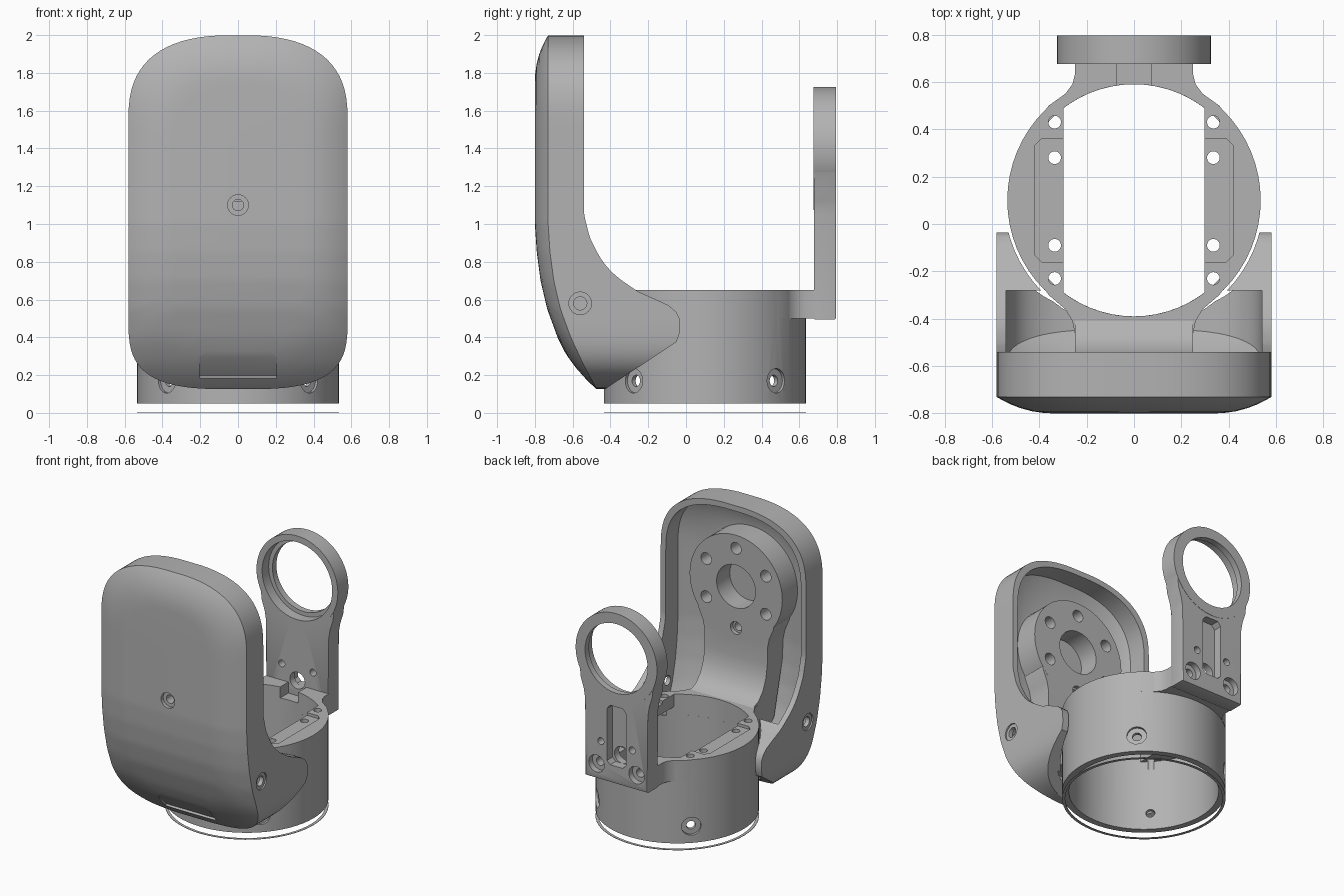
import bpy, bmesh, math
from mathutils import Matrix

if "Cube" in bpy.data.objects:
    bpy.data.objects.remove(bpy.data.objects["Cube"], do_unlink=True)

grey = bpy.data.materials.new("plain grey")
grey.use_nodes = True
grey.diffuse_color = (0.45, 0.45, 0.45, 1)
grey.node_tree.nodes["Principled BSDF"].inputs["Base Color"].default_value = (0.45, 0.45, 0.45, 1)

PLACE = {'x': lambda a, b, c: (c, a, b),
         'y': lambda a, b, c: (a, c, b),
         'z': lambda a, b, c: (a, b, c)}
MID_Y, AXIS_Z, R, BORE = 0.1, 1.4, 0.535, 0.49


def finish(name, bm):
    bmesh.ops.recalc_face_normals(bm, faces=bm.faces)
    mesh = bpy.data.meshes.new(name)
    bm.to_mesh(mesh)
    bm.free()
    mesh.materials.append(grey)
    obj = bpy.data.objects.new(name, mesh)
    bpy.context.collection.objects.link(obj)
    return obj


def prism(name, pts, axis, lo, hi, bevel=0):
    """Extrude a 2D outline along an axis, with optional chamfered caps."""
    bm = bmesh.new()
    ends = [[bm.verts.new(PLACE[axis](a, b, c)) for a, b in pts] for c in (lo, hi)]
    caps = [bm.faces.new(e) for e in ends]
    n = len(pts)
    for i in range(n):
        j = (i + 1) % n
        bm.faces.new((ends[0][i], ends[0][j], ends[1][j], ends[1][i]))
    if bevel:
        edges = list({e for f in caps for e in f.edges})
        bmesh.ops.bevel(bm, geom=edges, offset=bevel, segments=2, affect='EDGES', profile=0.5)
    return finish(name, bm)


def circle(a, b, r, n=24):
    return [(a + r * math.cos(2 * math.pi * i / n), b + r * math.sin(2 * math.pi * i / n))
            for i in range(n)]


def box(x0, x1, y0, y1):
    return [(x0, y0), (x1, y0), (x1, y1), (x0, y1)]


def mirrored(half):
    return half + [(-a, b) for a, b in reversed(half)]


def hole(a, b, r, axis, lo, hi, n=24):
    return prism("cutter", circle(a, b, r, n), axis, lo, hi)


def combine(obj, others, op='DIFFERENCE'):
    """Apply booleans one by one and drop the helper objects."""
    for other in others:
        other.hide_render = True
        mod = obj.modifiers.new("cut", 'BOOLEAN')
        mod.operation, mod.object, mod.solver = op, other, 'EXACT'
    deps = bpy.context.evaluated_depsgraph_get()
    mesh = bpy.data.meshes.new_from_object(obj.evaluated_get(deps))
    obj.modifiers.clear()
    obj.data = mesh
    for other in others:
        bpy.data.objects.remove(other, do_unlink=True)


def sample(table, z):
    """Linear lookup of y in a short list of (z, y) points."""
    if z <= table[0][0]:
        return table[0][1]
    for (z0, y0), (z1, y1) in zip(table, table[1:]):
        if z <= z1:
            return y0 + (y1 - y0) * (z - z0) / (z1 - z0)
    return table[-1][1]


# Curved cover: domed front and swept back edge as functions of height
FRONT = [(0.12, -0.54), (0.25, -0.61), (0.4, -0.68), (0.55, -0.735), (0.7, -0.77),
         (0.85, -0.79), (1.0, -0.8)]
BACK = [(0.125, -0.43), (0.385, -0.035), (0.5, -0.035), (0.54, -0.055), (0.575, -0.1),
        (0.64, -0.25), (0.7, -0.34), (0.76, -0.41), (0.83, -0.46), (0.93, -0.51), (1.05, -0.54)]


def half_outline():
    def corner(t, n, base, height):
        return (0.58 * math.cos(t) ** (2 / n), base + height * math.sin(t) ** (2 / n))
    steps = [math.pi / 2 * i / 18 for i in range(18)]
    low = [corner(t, 3.2, 0.5, -0.375) for t in reversed(steps)]
    side = [(0.58, 0.5 + 1.05 * i / 30) for i in range(1, 30)]
    return low + side + [corner(t, 2.6, 1.55, 0.45) for t in steps]


def cover_solid(name, wall, skin, back):
    bm = bmesh.new()
    mid, half = 1.0625, half_outline()

    def ring(inset, y_of):
        kx, kz = 1 - (inset + wall) / 0.58, 1 - (inset + wall) / 0.9375
        pts = [(x * kx, mid + (z - mid) * kz) for x, z in half]
        return [bm.verts.new((x, y_of(z), z)) for x, z in mirrored(pts)]

    rings = [ring(0, back)]
    for d in (0, 0.01, 0.03, 0.06, 0.1, 0.15, 0.2, 0.25):
        drop = 0.07 * (1 - d / 0.25) ** 2.2 + skin
        rings.append(ring(d, lambda z: sample(FRONT, z) + drop))
    n = len(rings[0])
    for a, b in zip(rings, rings[1:]):
        for i in range(n):
            j = (i + 1) % n
            bm.faces.new((a[i], a[j], b[j], b[i]))
    for cap in (rings[0], rings[-1]):
        for i in range(n // 2 - 1):
            bm.faces.new((cap[i], cap[i + 1], cap[n - 2 - i], cap[n - 1 - i]))
    return finish(name, bm)


cover = cover_solid("front_cover", 0, 0, lambda z: sample(BACK, z))
flat = prism("cutter", box(-0.205, 0.205, -0.07, 0.07), 'z', -0.1, 0)
flat.data.transform(Matrix.Translation((0, -0.575, 0.245)) @ Matrix.Rotation(math.radians(-45), 4, 'X'))
cuts = [cover_solid("cutter", 0.04, 0.05, lambda z: -0.28),
        hole(0, MID_Y, 0.547, 'z', -0.1, 1, 64),
        hole(0, 1.1, 0.055, 'y', -0.9, -0.775),
        flat]
for s in (-1, 1):
    cuts += [hole(-0.56, 0.58, 0.06, 'x', s * 0.57, s * 0.7),
             hole(-0.56, 0.58, 0.035, 'x', s * 0.5, s * 0.7)]
combine(cover, cuts)

# Cylindrical base with flared front and back tabs
base = prism("base_housing", circle(0, MID_Y, R, 64), 'z', 0.05, 0.65, 0.008)
back_tab = mirrored([(0.42, 0.42), (0.36, 0.5), (0.29, 0.55), (0.26, 0.59), (0.25, 0.63), (0.25, 0.68)])
front_tab = mirrored([(0.42, -0.22), (0.36, -0.3), (0.29, -0.36), (0.26, -0.41), (0.25, -0.46), (0.25, -0.56)])
combine(base, [prism("tab", back_tab, 'z', 0.5, 0.65),
               prism("tab", front_tab, 'z', 0.4, 0.65)], 'UNION')
window = [p for p in circle(0, MID_Y, BORE, 96) if abs(p[0]) < 0.3]
cuts = [hole(0, MID_Y, BORE, 'z', -0.1, 0.56, 64),
        prism("cutter", window, 'z', 0.5, 0.8),
        prism("cutter", box(-0.072, 0.072, 0.5, 0.7), 'z', 0.57, 0.8)]
for s in (-1, 1):
    x0, x1, c = 0.29, 0.42, 0.03
    pocket = [(x0, -0.16), (x1 - c, -0.16), (x1, -0.16 + c), (x1, 0.36 - c), (x1 - c, 0.36), (x0, 0.36)]
    cuts.append(prism("cutter", [(s * x, y) for x, y in pocket], 'z', 0.63, 0.8))
    cuts += [hole(s * 0.335, y, 0.027, 'z', 0.5, 0.8, 16) for y in (0.43, 0.28, -0.09, -0.23)]
for k in range(4):
    for r, start in ((0.03, 0.4), (0.065, 0.515)):
        cut = hole(0, 0.17, r, 'x', start, 0.6)
        cut.data.transform(Matrix.Translation((0, MID_Y, 0)) @ Matrix.Rotation(math.pi * (k + 0.5) / 2, 4, 'Z'))
        cuts.append(cut)
combine(base, cuts)

# Thin seal ring beneath the base
seal = prism("seal_ring", circle(0, MID_Y, R, 64), 'z', 0, 0.003)
combine(seal, [hole(0, MID_Y, 0.515, 'z', -0.1, 0.1, 64)])

# Front arm carrying the motor mount
side = [(-0.76, 1.4), (-0.57, 1.4), (-0.57, 0.9), (-0.555, 0.81), (-0.52, 0.73), (-0.47, 0.675),
        (-0.41, 0.65), (-0.41, 0.4), (-0.55, 0.4), (-0.65, 0.5), (-0.76, 0.95)]
front_arm = prism("front_arm", side, 'x', -0.25, 0.25)
flare = mirrored([(0.25, 1.02), (0.265, 1.09), (0.3, 1.17), (0.3, 1.3)])
combine(front_arm, [prism("mount", circle(0, AXIS_Z, 0.37, 64), 'y', -0.76, -0.57, 0.01),
                    prism("flare", flare, 'y', -0.755, -0.571)], 'UNION')
cuts = [hole(0, AXIS_Z, 0.155, 'y', -0.72, -0.5, 48),
        hole(0, 1.1, 0.045, 'y', -0.6, -0.5)]
for k in range(6):
    if k != 4:
        t = math.radians(30 + 60 * k)
        cuts.append(hole(0.275 * math.cos(t), AXIS_Z + 0.275 * math.sin(t), 0.042, 'y', -0.7, -0.5))
combine(front_arm, cuts)
for part in (cover, front_arm):
    combine(part, [hole(0, 1.1, 0.03, 'y', -0.95, -0.5)])

# Back arm with bearing ring, slot and screw holes
plate = mirrored([(0.25, 0.495), (0.25, 1.05), (0.262, 1.12), (0.285, 1.19), (0.3, 1.28)])
back_arm = prism("back_arm", circle(0, AXIS_Z, 0.325, 64), 'y', 0.675, 0.795, 0.012)
combine(back_arm, [prism("plate", plate, 'y', 0.677, 0.793, 0.006)], 'UNION')
slot = mirrored([(0.05, 0.62), (0.075, 0.645), (0.075, 1.02), (0.05, 1.05)])
cuts = [hole(0, AXIS_Z, 0.25, 'y', 0.6, 0.9, 64),
        hole(0, AXIS_Z, 0.28, 'y', 0.6, 0.75, 64),
        prism("cutter", slot, 'y', 0.73, 0.9),
        hole(0, 0.68, 0.06, 'y', 0.6, 0.9)]
for s in (-1, 1):
    cuts += [hole(s * 0.16, 0.6, 0.062, 'y', 0.75, 0.9),
             hole(s * 0.16, 0.6, 0.03, 'y', 0.6, 0.9),
             hole(s * 0.125, 0.77, 0.025, 'y', 0.6, 0.9)]
combine(back_arm, cuts)

# Smooth shading that keeps the edges crisp
bpy.ops.object.select_all(action='DESELECT')
for obj in (cover, base, seal, front_arm, back_arm):
    obj.select_set(True)
bpy.context.view_layer.objects.active = cover
bpy.ops.object.shade_smooth_by_angle(angle=math.radians(30))
